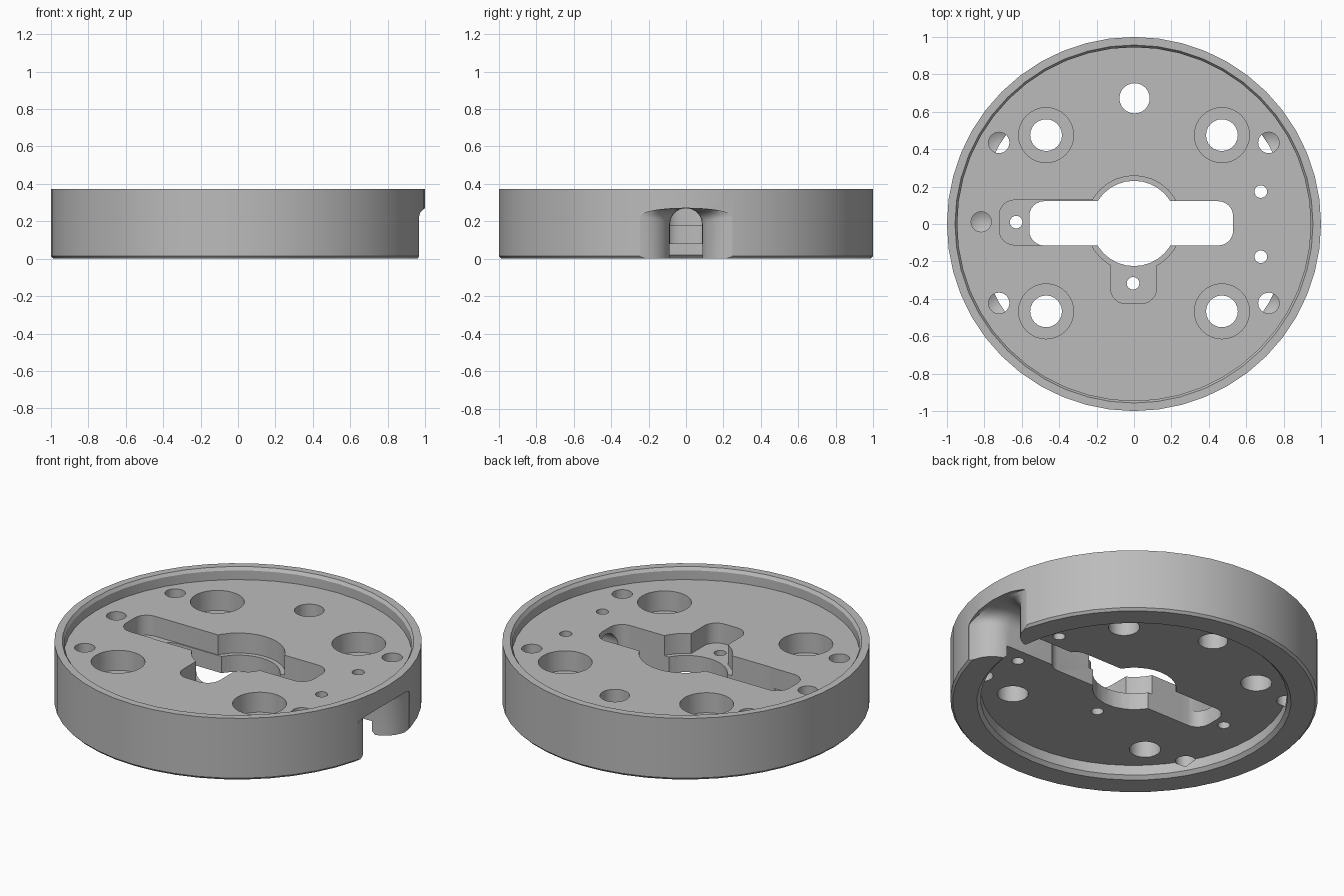
import bpy, bmesh
from math import cos, sin, pi

cube = bpy.data.objects.get("Cube")
if cube:
    bpy.data.objects.remove(cube, do_unlink=True)

metal = bpy.data.materials.new("plain_grey")
metal.use_nodes = True
grey = (0.5, 0.5, 0.5, 1)
metal.diffuse_color = grey
metal.node_tree.nodes["Principled BSDF"].inputs["Base Color"].default_value = grey

TOP, LEDGE, UNDER = 0.30, 0.18, 0.08   # plate top, pocket floor, plate underside
ABOVE, BELOW = 0.6, -0.2


def make_object(name, bm):
    bmesh.ops.recalc_face_normals(bm, faces=bm.faces)
    mesh = bpy.data.meshes.new(name)
    bm.to_mesh(mesh)
    bm.free()
    obj = bpy.data.objects.new(name, mesh)
    bpy.context.collection.objects.link(obj)
    return obj


def lathe(name, profile, at=(0, 0), sides=48):
    """Revolve an (r, z) profile; both of its ends lie on the axis."""
    bm = bmesh.new()
    rings = []
    for r, z in profile:
        count = sides if r > 0 else 1
        rings.append([bm.verts.new((at[0] + r * cos(2 * pi * i / sides),
                                    at[1] + r * sin(2 * pi * i / sides), z))
                      for i in range(count)])
    for a, b in zip(rings, rings[1:]):
        for i in range(sides):
            j = (i + 1) % sides
            quad = [a[i % len(a)], a[j % len(a)], b[j % len(b)], b[i % len(b)]]
            bm.faces.new(list(dict.fromkeys(quad)))
    return make_object(name, bm)


def loft(name, sections):
    """Skin closed sections of equal point count and cap both ends."""
    bm = bmesh.new()
    rings = [[bm.verts.new(p) for p in s] for s in sections]
    n = len(rings[0])
    for a, b in zip(rings, rings[1:]):
        for i in range(n):
            j = (i + 1) % n
            bm.faces.new((a[i], a[j], b[j], b[i]))
    bm.faces.new(rings[0])
    bm.faces.new(rings[-1])
    return make_object(name, bm)


def rounded_slot(x0, x1, y0, y1, z0, radius=0.08, steps=6):
    corners = [(x1 - radius, y1 - radius), (x0 + radius, y1 - radius),
               (x0 + radius, y0 + radius), (x1 - radius, y0 + radius)]
    outline = []
    for k, (cx, cy) in enumerate(corners):
        for i in range(steps + 1):
            a = pi / 2 * (k + i / steps)
            outline.append((cx + radius * cos(a), cy + radius * sin(a)))
    return loft("slot_cutter", [[(x, y, z) for x, y in outline] for z in (z0, ABOVE)])


def bore(x, y, r, z0=BELOW, tip=0.0, sides=24):
    return lathe("bore_cutter", [(0, z0 - tip), (r, z0), (r, ABOVE), (0, ABOVE)], (x, y), sides)


def side_channel():
    """Arched channel that flares out like a trumpet at the rim."""
    stations = [(0.4, 0.085, 0)]
    for i in range(9):
        a = pi / 2 * i / 8
        stations.append((0.81 + 0.155 * sin(a), 0.085 + 0.16 * (1 - cos(a)), i / 8))
    stations[-1] = (0.966, 0.245, 1)
    stations.append((1.2, 0.245, 1))
    sections = []
    for x, w, f in stations:
        spring = 0.185 + 0.04 * f
        arch = [(x, w * cos(pi * i / 16), spring + (0.27 - spring) * sin(pi * i / 16))
                for i in range(17)]
        sections.append([(x, w, BELOW)] + arch + [(x, -w, BELOW)])
    return loft("channel_cutter", sections)


# Round body with a rim above and below the central plate
body = lathe("round_base", [
    (0, UNDER), (0.835, UNDER), (0.835, 0.02), (0.855, 0), (0.987, 0), (1, 0.014),
    (1, 0.373), (0.957, 0.373), (0.945, 0.355), (0.945, TOP), (0, TOP)])
body.data.materials.append(metal)

# Central opening, cross slot and shallow pockets
cutters = [
    bore(0, 0.003, 0.228, sides=32),
    bore(0, 0.003, 0.255, LEDGE, sides=32),
    rounded_slot(-0.56, 0.53, -0.115, 0.122, BELOW),
    rounded_slot(-0.72, 0.1, -0.112, 0.128, LEDGE),
    rounded_slot(-0.125, 0.12, -0.425, 0.1, LEDGE),
    side_channel(),
]
# Counterbored mounting holes
for x in (-0.47, 0.47):
    for y in (-0.467, 0.475):
        cutters += [bore(x, y, 0.085), bore(x, y, 0.147, LEDGE, sides=32)]
# Plain through holes
cutters.append(bore(0.003, 0.672, 0.081))
for x, y in ((0.678, 0.173), (0.678, -0.175), (-0.63, 0.01), (-0.005, -0.317)):
    cutters.append(bore(x, y, 0.034, sides=16))
# Drilled holes with conical ends
for x in (-0.722, 0.72):
    for y in (-0.423, 0.435):
        cutters.append(bore(x, y, 0.056, 0.075, 0.03))
cutters.append(bore(-0.817, 0.012, 0.054, 0.14, 0.03))

bpy.context.view_layer.objects.active = body
for cutter in cutters:
    cutter.hide_render = True
    mod = body.modifiers.new("cut", 'BOOLEAN')
    mod.operation = 'DIFFERENCE'
    mod.solver = 'EXACT'
    mod.object = cutter
    bpy.ops.object.modifier_apply(modifier=mod.name)
    bpy.data.objects.remove(cutter, do_unlink=True)

bpy.ops.object.select_all(action='DESELECT')
body.select_set(True)
bpy.ops.object.shade_smooth_by_angle(angle=pi / 6)
